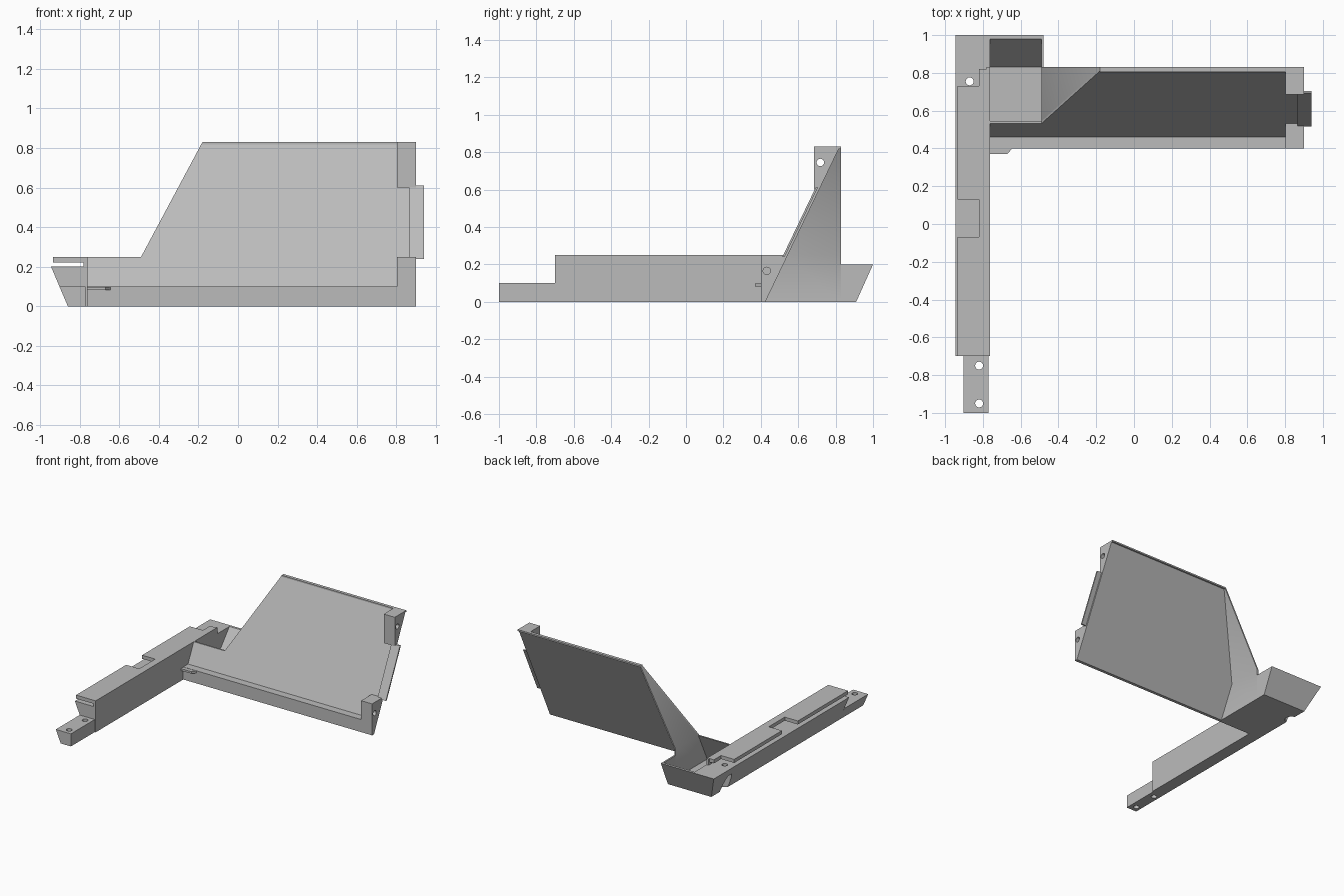
import bpy, bmesh, math
from mathutils import Vector

cube = bpy.data.objects.get("Cube")
if cube:
    bpy.data.objects.remove(cube, do_unlink=True)

grey = bpy.data.materials.new("light grey")
grey.use_nodes = True
color = (0.5, 0.5, 0.5, 1)
grey.diffuse_color = color
for node in grey.node_tree.nodes:
    if node.type == "BSDF_PRINCIPLED":
        node.inputs["Base Color"].default_value = color


def finish(name, bm):
    bmesh.ops.recalc_face_normals(bm, faces=bm.faces)
    mesh = bpy.data.meshes.new(name)
    bm.to_mesh(mesh)
    bm.free()
    mesh.materials.append(grey)
    ob = bpy.data.objects.new(name, mesh)
    bpy.context.collection.objects.link(ob)
    return ob


def prism(name, axis, outline, lo, hi):
    """Extrude a 2D outline along an axis; either end may follow a function."""
    def place(p, end):
        d = end(*p) if callable(end) else end
        a, b = p
        return {"x": (d, a, b), "y": (a, d, b), "z": (a, b, d)}[axis]
    bm = bmesh.new()
    low = [bm.verts.new(place(p, lo)) for p in outline]
    high = [bm.verts.new(place(p, hi)) for p in outline]
    bm.faces.new(low)
    bm.faces.new(high)
    n = len(outline)
    for i in range(n):
        j = (i + 1) % n
        bm.faces.new((low[i], low[j], high[j], high[i]))
    return finish(name, bm)


def box(name, x0, x1, y0, y1, z0, z1):
    return prism(name, "z", [(x0, y0), (x1, y0), (x1, y1), (x0, y1)], z0, z1)


def rod(name, axis, a, b, r, lo, hi):
    ring = [(a + r * math.cos(t * math.tau / 24), b + r * math.sin(t * math.tau / 24))
            for t in range(24)]
    return prism(name, axis, ring, lo, hi)


def cut(ob, cutter):
    cutter.hide_render = True
    mod = ob.modifiers.new("cut", "BOOLEAN")
    mod.operation = "DIFFERENCE"
    mod.solver = "EXACT"
    mod.object = cutter
    bpy.ops.object.select_all(action="DESELECT")
    bpy.context.view_layer.objects.active = ob
    ob.select_set(True)
    bpy.ops.object.modifier_apply(modifier=mod.name)
    bpy.data.objects.remove(cutter, do_unlink=True)


# The leaning plane of the panel: y grows with height
def lean(z):
    return 0.412 + 0.48 * z


def front(x, z):
    return lean(z)


def back(x, z):
    return lean(z) + 0.012


# Arm with a sloped outer side
base = prism("arm_base", "y",
             [(-0.86, 0), (-0.77, 0), (-0.77, 0.2), (-0.945, 0.2)], -0.7, 0.83)
cut(base, rod("hole", "z", -0.87, 0.755, 0.021, -0.1, 0.3))
cut(base, rod("screw_recess", "z", -0.87, 0.755, 0.05, -0.1, 0.13))
end = prism("arm_end", "y",
            [(-0.86, 0), (-0.77, 0), (-0.77, 0.1), (-0.903, 0.1)], -1, -0.7)
for y in (-0.95, -0.75):
    cut(end, rod("hole", "z", -0.82, y, 0.021, -0.1, 0.3))
box("arm_inner_wall", -0.78, -0.762, -0.7, 0.83, 0, 0.25)

# Notched cover plate floating over the arm
prism("cover_plate", "z",
      [(-0.935, -0.7), (-0.77, -0.7), (-0.77, 0.82), (-0.82, 0.82), (-0.82, 0.73),
       (-0.935, 0.73), (-0.935, 0.13), (-0.82, 0.13), (-0.82, -0.07), (-0.935, -0.07)],
      0.222, 0.25)

# Rear corner block with a ramped pocket
bm = bmesh.new()
for x, y, z in [(-0.86, 0.91, 0), (-0.945, 1, 0.2)]:
    for px in (x, -0.478):
        for py in (0.83, y):
            bm.verts.new(Vector((px, py, z)))
bmesh.ops.convex_hull(bm, input=bm.verts)
rear = finish("rear_block", bm)
cut(rear, prism("pocket", "x",
                [(0.8, 0.02), (0.83, 0.02), (0.98, 0.2), (0.98, 0.3), (0.8, 0.3)],
                -0.762, -0.49))
box("pocket_floor", -0.77, -0.478, 0.42, 0.83, 0, 0.02)

# Thin leaning panel with its top lip and bottom rail
prism("panel", "y",
      [(-0.77, 0), (0.9, 0), (0.9, 0.83), (-0.18, 0.83), (-0.49, 0.25), (-0.77, 0.25)],
      front, back)
box("top_lip", -0.18, 0.9, 0.805, 0.83, 0.818, 0.83)
prism("bottom_rail", "x",
      [(0.4, 0), (lean(0), 0), (lean(0.1), 0.1), (0.4, 0.1)], -0.775, 0.9)

# Bent side wall joining the panel to the rear
side = prism("side_wall", "y",
             [(-0.49, 0), (-0.49, 0.25), (-0.18, 0.83), (-0.168, 0.83),
              (-0.478, 0.25), (-0.478, 0)], front, 0.83)
bpy.ops.object.select_all(action="DESELECT")
bpy.context.view_layer.objects.active = side
side.select_set(True)
bpy.ops.object.shade_smooth_by_angle(angle=math.radians(35))

# Screw blocks at the free end
for name, y, z0, z1, hy, hz in (("lower_block", 0.4, 0, 0.25, 0.432, 0.165),
                                ("upper_block", 0.685, 0.6, 0.83, 0.718, 0.745)):
    block = prism(name, "x",
                  [(y, z0), (lean(z0) + 0.01, z0), (lean(z1) + 0.01, z1), (y, z1)],
                  0.803, 0.9)
    cut(block, rod("hole", "x", hy, hz, 0.02, 0.7, 1))

# Tongue on the free edge and small catch on the rail
prism("edge_tongue", "y",
      [(0.865, 0.24), (0.94, 0.24), (0.94, 0.61), (0.865, 0.61)],
      lambda x, z: lean(z) - 0.012, front)
prism("catch", "z",
      [(-0.765, 0.4), (-0.765, 0.37), (-0.67, 0.37), (-0.645, 0.4)], 0.082, 0.098)
